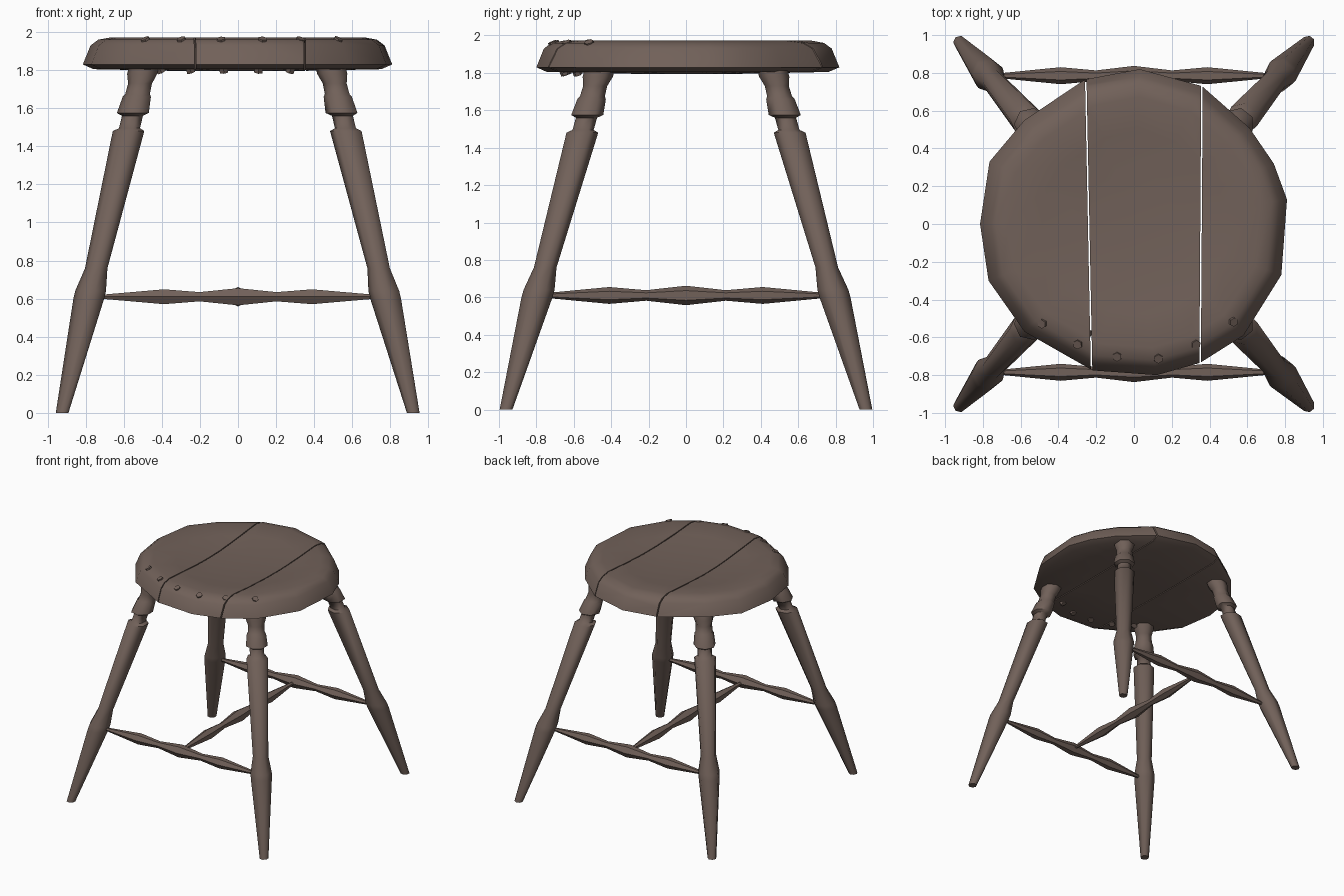
import bpy, bmesh, math
from mathutils import Vector

if "Cube" in bpy.data.objects:
    bpy.data.objects.remove(bpy.data.objects["Cube"])

wood = bpy.data.materials.new("dark brown wood")
wood.diffuse_color = (0.165, 0.119, 0.100, 1)
wood.use_nodes = True
wood.node_tree.nodes["Principled BSDF"].inputs["Base Color"].default_value = wood.diffuse_color


def finish(bm, name, angle):
    bmesh.ops.recalc_face_normals(bm, faces=bm.faces)
    me = bpy.data.meshes.new(name)
    bm.to_mesh(me)
    bm.free()
    me.materials.append(wood)
    ob = bpy.data.objects.new(name, me)
    bpy.context.collection.objects.link(ob)
    bpy.ops.object.select_all(action='DESELECT')
    ob.select_set(True)
    bpy.context.view_layer.objects.active = ob
    bpy.ops.object.shade_smooth_by_angle(angle=math.radians(angle))
    return ob


def skin(bm, rings):
    """Bridge successive vertex rings with quads."""
    n = len(rings[0])
    for a, b in zip(rings, rings[1:]):
        for i in range(n):
            j = (i + 1) % n
            bm.faces.new((a[i], a[j], b[j], b[i]))


def turned(name, a, b, profile, sides, level=False, angle=55):
    """Turned rod from a to b; profile is (fraction, radius). level keeps rings horizontal."""
    a, b = Vector(a), Vector(b)
    q = Vector((0, 0, 1)).rotation_difference((b - a).normalized())
    bm = bmesh.new()
    rings = []
    for t, r in profile:
        ring = []
        for i in range(sides):
            w = 2 * math.pi * (i + 0.5) / sides
            off = Vector((r * math.cos(w), r * math.sin(w), 0))
            ring.append(bm.verts.new(a.lerp(b, t) + (off if level else q @ off)))
        rings.append(ring)
    skin(bm, rings)
    bm.faces.new(rings[0])
    bm.faces.new(rings[-1])
    return finish(bm, name, angle)


# seat: dished, sixteen-sided outline, cut into three planks
outline = [(0.03, 0.82), (0.36, 0.73), (0.61, 0.51), (0.74, 0.32), (0.81, 0.13),
           (0.78, -0.27), (0.58, -0.59), (0.35, -0.735), (0.12, -0.80), (-0.22, -0.775),
           (-0.58, -0.57), (-0.77, -0.30), (-0.815, 0.0), (-0.765, 0.33), (-0.58, 0.55),
           (-0.26, 0.765)]
levels = [(0.35, 1.795), (0.93, 1.805), (1.0, 1.83), (0.95, 1.93), (0.90, 1.96),
          (0.82, 1.972), (0.60, 1.955), (0.30, 1.935)]


def plank(name, left, right):
    bm = bmesh.new()
    rings = [[bm.verts.new((x * s, y * s, z)) for x, y in outline] for s, z in levels]
    skin(bm, rings)
    bm.faces.new(rings[0])
    bm.faces.new(rings[-1])
    for cut, side in ((left, -1), (right, 1)):
        if cut is None:
            continue
        x_front, x_back = cut
        normal = Vector((1.5, -(x_back - x_front), 0)).normalized() * side
        geom = bm.verts[:] + bm.edges[:] + bm.faces[:]
        res = bmesh.ops.bisect_plane(bm, geom=geom, plane_co=(x_front, -0.75, 0),
                                     plane_no=normal, clear_outer=True)
        edges = [e for e in res['geom_cut'] if isinstance(e, bmesh.types.BMEdge)]
        bmesh.ops.edgeloop_fill(bm, edges=edges)
    finish(bm, name, 35)


g = 0.004
plank("seat_plank_left", None, (-0.225 - g, -0.255 - g))
plank("seat_plank_middle", (-0.225 + g, -0.255 + g), (0.35 - g, 0.36 - g))
plank("seat_plank_right", (0.35 + g, 0.36 + g), None)

# splayed legs: (height, radius)
leg = [(0, 0.035), (0.60, 0.085), (0.64, 0.085), (0.76, 0.062), (1.48, 0.087),
       (1.495, 0.058), (1.56, 0.058), (1.575, 0.088), (1.66, 0.078), (1.675, 0.068),
       (1.73, 0.066), (1.78, 0.083), (1.84, 0.083)]
leg = [(z / 1.84, r) for z, r in leg]
for sy, fb in ((-1, "front"), (1, "back")):
    for sx, lr in ((-1, "left"), (1, "right")):
        turned(f"{fb}_{lr}_leg", (sx * 0.922, sy * 0.962, 0),
               (sx * 0.485, sy * 0.455, 1.84), leg, 7, level=True)

# stretchers: bulging spindles in an H layout
spindle = [(0, 0.012), (0.23, 0.045), (0.36, 0.028), (0.5, 0.052),
           (0.64, 0.028), (0.77, 0.045), (1, 0.012)]
for sy, fb in ((-1, "front"), (1, "back")):
    turned(f"{fb}_stretcher", (-0.72, sy * 0.785, 0.61), (0.72, sy * 0.785, 0.61), spindle, 6)
turned("middle_stretcher", (0, -0.76, 0.61), (0, 0.76, 0.61), spindle, 6)

# peg stubs along the front of the seat
pegs = [(-0.49, -0.53), (-0.30, -0.64), (-0.09, -0.705), (0.13, -0.715),
        (0.33, -0.64), (0.53, -0.52)]
for i, (x, y) in enumerate(pegs):
    turned(f"peg_{i + 1}", (x * 0.82, y * 0.9, 1.79), (x, y, 1.967),
           [(0, 0.025), (1, 0.025)], 6, angle=30)
